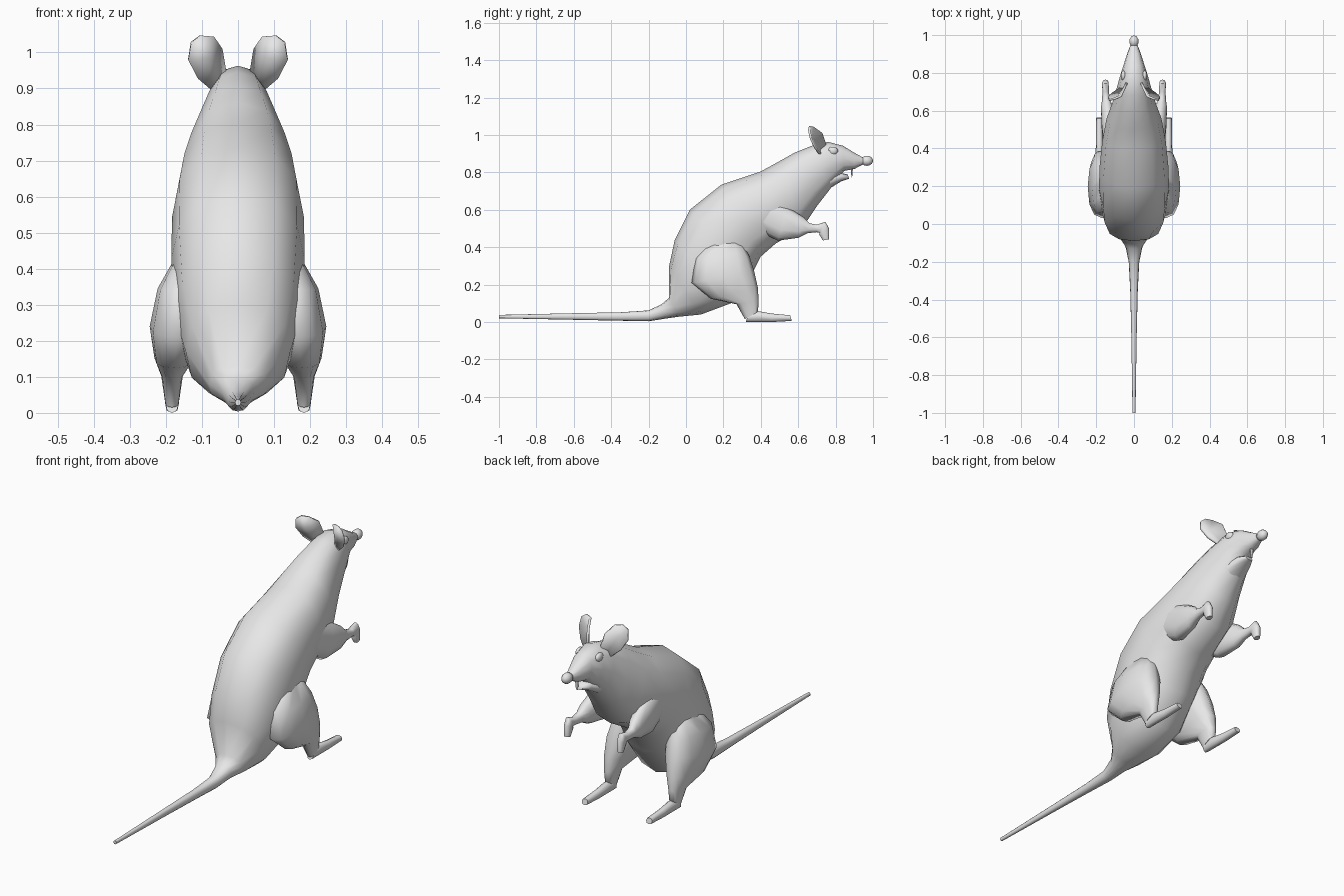
import bpy, bmesh, math
from mathutils import Vector

fur = bpy.data.materials.new("grey_fur")
fur.diffuse_color = (0.8, 0.8, 0.8, 1)


def finish(name, bm, mirror=False, angle=60):
    bmesh.ops.recalc_face_normals(bm, faces=bm.faces[:])
    mesh = bpy.data.meshes.new(name)
    bm.to_mesh(mesh)
    bm.free()
    mesh.materials.append(fur)
    ob = bpy.data.objects.new(name, mesh)
    bpy.context.collection.objects.link(ob)
    bpy.ops.object.select_all(action='DESELECT')
    ob.select_set(True)
    bpy.context.view_layer.objects.active = ob
    bpy.ops.object.shade_smooth_by_angle(angle=math.radians(angle))
    if mirror:
        ob.modifiers.new("mirror", 'MIRROR').use_axis[0] = True
    return ob


def loft(name, rings, n=12, power=0.85, mirror=False):
    """Skin cross-sections given as (y1, z1, y2, z2, centre x, half width)."""
    bm = bmesh.new()
    loops = []
    for y1, z1, y2, z2, x, w in rings:
        loop = []
        for i in range(n):
            t = 2 * math.pi * i / n
            c = math.copysign(abs(math.cos(t)) ** power, math.cos(t))
            s = math.copysign(abs(math.sin(t)) ** power, math.sin(t))
            loop.append(bm.verts.new((x + w * s,
                                      (y1 + y2) / 2 + c * (y1 - y2) / 2,
                                      (z1 + z2) / 2 + c * (z1 - z2) / 2)))
        loops.append(loop)
    for a, b in zip(loops, loops[1:]):
        for i in range(n):
            j = (i + 1) % n
            bm.faces.new((a[i], a[j], b[j], b[i]))
    bm.faces.new(loops[0])
    bm.faces.new(loops[-1])
    return finish(name, bm, mirror)


def ball(name, centre, radii, mirror=False):
    bm = bmesh.new()
    bmesh.ops.create_uvsphere(bm, u_segments=10, v_segments=7, radius=1)
    for v in bm.verts:
        v.co = Vector(centre) + Vector(c * r for c, r in zip(v.co, radii))
    return finish(name, bm, mirror)


# Tail, torso, neck and upper head in one skin
loft("body_and_tail", [
    (-1.0, .038, -1.0, .020, 0, .008),
    (-.60, .047, -.60, .012, 0, .014),
    (-.35, .052, -.35, .007, 0, .020),
    (-.20, .062, -.20, .004, 0, .028),
    (-.13, .095, -.11, .018, 0, .045),
    (-.09, .130, -.04, .028, 0, .080),
    (-.09, .300, .08, .040, 0, .145),
    (-.06, .440, .24, .100, 0, .175),
    (.02, .600, .35, .250, 0, .185),
    (.19, .735, .40, .350, 0, .183),
    (.40, .805, .48, .420, 0, .168),
    (.50, .860, .62, .500, 0, .145),
    (.58, .905, .70, .620, 0, .115),
    (.68, .945, .77, .710, 0, .090),
    (.76, .963, .80, .750, 0, .075),
    (.84, .942, .845, .808, 0, .055),
    (.90, .905, .90, .818, 0, .037),
    (.945, .880, .945, .842, 0, .020),
])

# Lower jaw
loft("lower_jaw", [
    (.77, .790, .77, .715, 0, .060),
    (.825, .798, .83, .752, 0, .044),
    (.865, .788, .872, .766, 0, .020),
], n=10)

# Nose
ball("nose", (0, .967, .862), (.025, .033, .027))

# Front tooth
loft("tooth", [(.893, .825, .882, .825, 0, .010),
               (.888, .772, .884, .772, 0, .006)], n=6)

# Eyes
ball("eye", (.056, .785, .915), (.014, .028, .022), mirror=True)

# Hind legs
loft("hind_leg", [
    (.30, .43, .12, .43, .130, .045),
    (.34, .35, .05, .34, .155, .068),
    (.365, .27, .03, .21, .167, .078),
    (.385, .18, .13, .125, .178, .054),
    (.388, .11, .27, .095, .183, .030),
    (.385, .055, .315, .015, .183, .020),
], mirror=True)

# Hind feet
loft("hind_foot", [
    (.335, .050, .320, .000, .183, .018),
    (.385, .058, .380, .000, .183, .020),
    (.460, .045, .460, .000, .183, .018),
    (.558, .036, .565, .006, .183, .017),
], n=8, mirror=True)

# Arms with drooping paws
loft("arm", [
    (.42, .67, .36, .50, .115, .045),
    (.55, .61, .49, .435, .130, .043),
    (.63, .56, .60, .450, .142, .034),
    (.66, .528, .65, .475, .148, .022),
    (.70, .520, .70, .480, .150, .018),
    (.745, .536, .715, .478, .151, .018),
    (.765, .500, .712, .468, .151, .018),
    (.764, .442, .732, .436, .151, .014),
], n=10, mirror=True)

# Ears: cupped discs with some thickness
outline = [(.045, .90), (.072, .895), (.112, .93), (.138, .98), (.130, 1.028),
           (.105, 1.047), (.070, 1.044), (.048, 1.01), (.038, .95)]


def ear_point(x, z, push=0):
    curl = .03 if x < .06 and z > .94 else 0
    return (x, .722 - .28 * (z - .9) - .4 * (x - .06) + curl - push, z)


bm = bmesh.new()
rim = [bm.verts.new(ear_point(x, z)) for x, z in outline]
hub = bm.verts.new(ear_point(.085, .985, .018))
for a, b in zip(rim, rim[1:] + rim[:1]):
    bm.faces.new((a, b, hub))
ear = finish("ear", bm, mirror=True)
thick = ear.modifiers.new("thickness", 'SOLIDIFY')
thick.thickness = .012
thick.offset = 0
